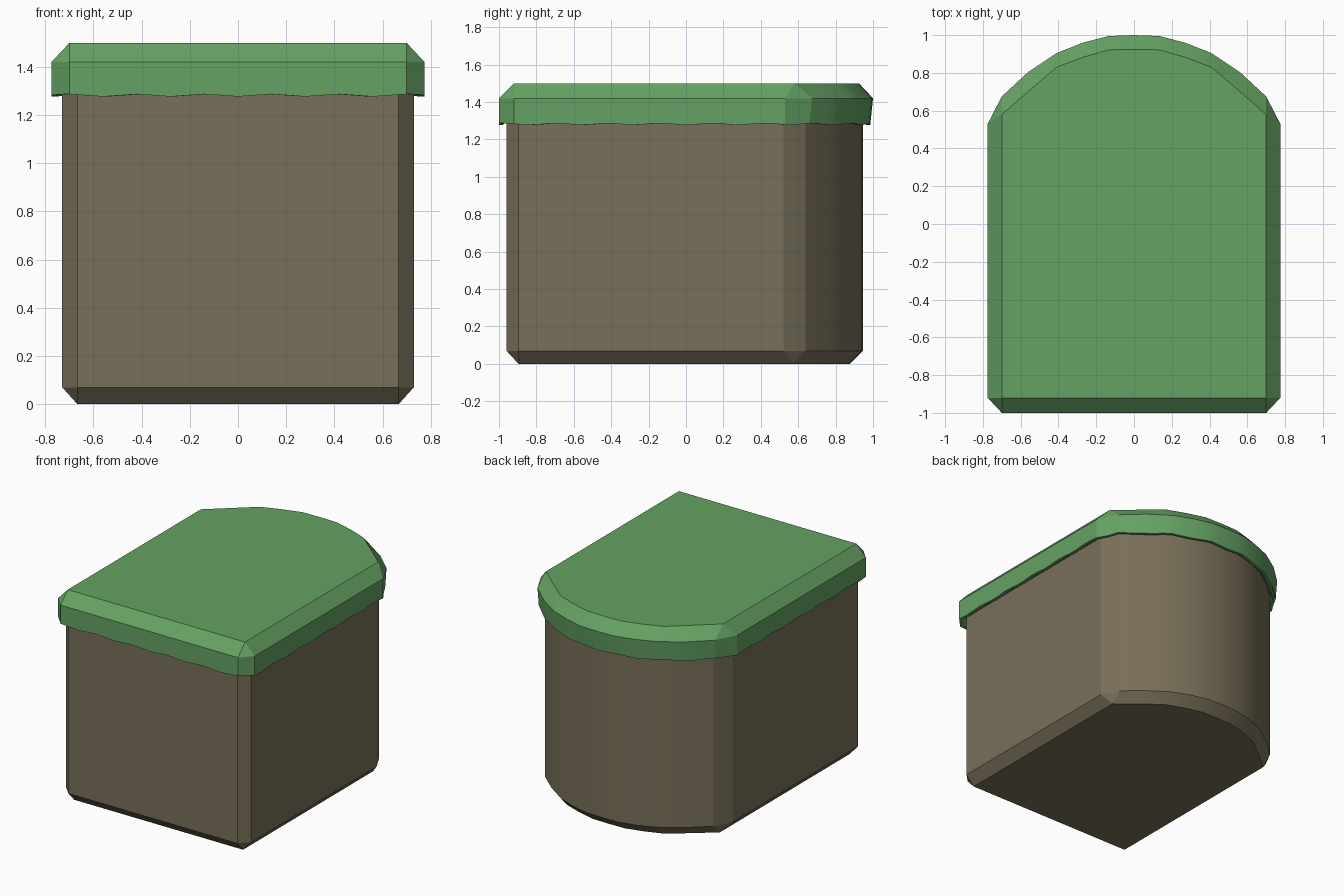
import bpy, bmesh, math

if "Cube" in bpy.data.objects:
    bpy.data.objects.remove(bpy.data.objects["Cube"])

# Half outlines (right side, front corner to back centre): outer edge and chamfered edge
CAP_OUT = [(.70, -1), (.775, -.92), (.775, .53), (.70, .675), (.56, .805),
           (.41, .905), (.27, .96), (.135, .995), (0, 1)]
CAP_IN = [(.70, -.92), (.70, -.92), (.70, .58), (.70, .58), (.55, .71),
          (.41, .83), (.27, .883), (.135, .922), (0, .925)]
BODY_OUT = [(.667, -.96), (.73, -.895), (.73, .52), (.667, .64), (.53, .76),
            (.39, .855), (.26, .908), (.13, .94), (0, .945)]
BODY_IN = [(.667, -.895), (.667, -.895), (.667, .57), (.667, .57), (.53, .68),
           (.39, .79), (.26, .838), (.13, .872), (0, .875)]


def mirrored(half):
    return half + [(-x, y) for x, y in reversed(half[:-1])]


def subdivided(points, counts):
    out = []
    for i, (x, y) in enumerate(points):
        x2, y2 = points[(i + 1) % len(points)]
        for k in range(counts[i]):
            t = k / counts[i]
            out.append((x + (x2 - x) * t, y + (y2 - y) * t))
    return out


def loft(name, rings, color):
    bm = bmesh.new()
    loops = [[bm.verts.new(p) for p in ring] for ring in rings]
    n = len(loops[0])
    for a, b in zip(loops, loops[1:]):
        for i in range(n):
            j = (i + 1) % n
            bm.faces.new((a[i], a[j], b[j], b[i]))
    bm.faces.new(loops[0])
    bm.faces.new(loops[-1])
    bmesh.ops.remove_doubles(bm, verts=bm.verts, dist=.0005)
    bmesh.ops.recalc_face_normals(bm, faces=bm.faces)
    mesh = bpy.data.meshes.new(name)
    bm.to_mesh(mesh)
    bm.free()
    obj = bpy.data.objects.new(name, mesh)
    bpy.context.collection.objects.link(obj)
    mat = bpy.data.materials.new(name + "_color")
    mat.diffuse_color = color
    mat.use_nodes = True
    mat.node_tree.nodes["Principled BSDF"].inputs["Base Color"].default_value = mat.diffuse_color
    mesh.materials.append(mat)
    bpy.ops.object.select_all(action='DESELECT')
    obj.select_set(True)
    bpy.context.view_layer.objects.active = obj
    bpy.ops.object.shade_smooth_by_angle(angle=math.radians(18))
    return obj


def at(points, z):
    return [(x, y, z) for x, y in points]


# Earth block with chamfered base
body_out, body_in = mirrored(BODY_OUT), mirrored(BODY_IN)
loft("earth_block", [at(body_in, 0), at(body_out, .07), at(body_out, 1.40)],
     (.19, .16, .10, 1))

# Grass cap with chamfered top and wavy skirt
cap_out, cap_in = mirrored(CAP_OUT), mirrored(CAP_IN)
counts = [max(1, round(math.dist(p, cap_out[(i + 1) % len(cap_out)]) / .07))
          for i, p in enumerate(cap_out)]
outer, inner, core = (subdivided(p, counts) for p in (cap_out, cap_in, body_out))
hem, lip = [], []
for (x, y), (bx, by) in zip(outer, core):
    # Follow x along the front and the back arc, y along the straight sides
    s = y if abs(x) > .72 else x
    z = 1.282 - .005 * math.cos(2 * math.pi * s / .28)
    lean = .015 if y > .6 else 0
    hem.append((x, y - lean, z))
    lip.append(((x + bx) / 2, (y - lean + by) / 2, z))
loft("grass_cap", [at(inner, 1.5), at(outer, 1.42), hem, lip, at(core, 1.30)],
     (.13, .36, .125, 1))
